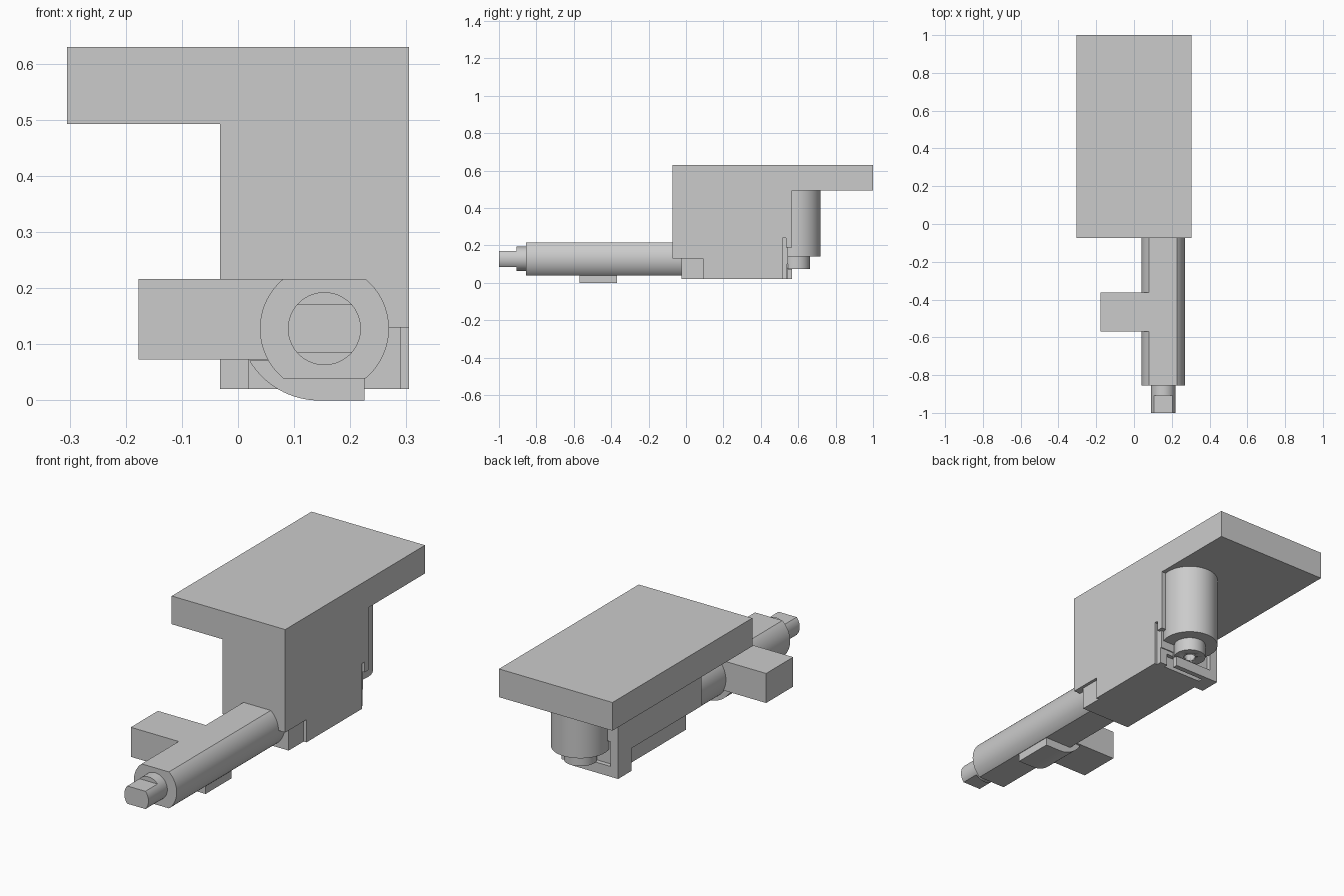
import bpy, bmesh, math

if "Cube" in bpy.data.objects:
    bpy.data.objects.remove(bpy.data.objects["Cube"])

grey = bpy.data.materials.new("plain grey")
grey.diffuse_color = (0.6, 0.6, 0.6, 1)
grey.use_nodes = True
grey.node_tree.nodes["Principled BSDF"].inputs["Base Color"].default_value = grey.diffuse_color


def finish(name, bm, smooth=False):
    bmesh.ops.remove_doubles(bm, verts=bm.verts, dist=1e-5)
    bmesh.ops.recalc_face_normals(bm, faces=bm.faces)
    me = bpy.data.meshes.new(name)
    bm.to_mesh(me)
    bm.free()
    me.materials.append(grey)
    ob = bpy.data.objects.new(name, me)
    bpy.context.collection.objects.link(ob)
    if smooth:
        select(ob)
        bpy.ops.object.shade_smooth_by_angle(angle=math.radians(30))
    return ob


def select(ob):
    bpy.ops.object.select_all(action='DESELECT')
    ob.select_set(True)
    bpy.context.view_layer.objects.active = ob


def box(name, x, y, z):
    """Box from (min, max) pairs."""
    bm = bmesh.new()
    bmesh.ops.create_cube(bm, size=1)
    for v in bm.verts:
        v.co = [r[0] + (c + 0.5) * (r[1] - r[0]) for c, r in zip(v.co, (x, y, z))]
    return finish(name, bm)


def extrude(name, profile, lo, hi, axis='Y', smooth=True):
    """Prism: (x, z) profile along y, or (x, y) profile along z."""
    bm = bmesh.new()
    put = (lambda a, b, h: (a, h, b)) if axis == 'Y' else (lambda a, b, h: (a, b, h))
    rings = [[bm.verts.new(put(a, b, h)) for a, b in profile] for h in (lo, hi)]
    n = len(profile)
    for i in range(n):
        j = (i + 1) % n
        bm.faces.new((rings[0][i], rings[0][j], rings[1][j], rings[1][i]))
    bm.faces.new(rings[0])
    bm.faces.new(rings[1][::-1])
    return finish(name, bm, smooth)


def round_profile(cx, cy, r, half=None, n=32):
    """Circle, with flats at +-half above and below the centre if given."""
    a = math.asin(half / r) if half else math.pi / 2 * (1 - 1 / n)
    pts = []
    for start in (0, math.pi):
        for i in range(n):
            t = start - a + 2 * a * i / (n - 1)
            pts.append((cx + r * math.cos(t), cy + r * math.sin(t)))
    return pts


def cut(ob, cutter):
    cutter.hide_render = True
    mod = ob.modifiers.new("cut", 'BOOLEAN')
    mod.operation, mod.object, mod.solver = 'DIFFERENCE', cutter, 'EXACT'
    select(ob)
    bpy.ops.object.modifier_apply(modifier=mod.name)
    bpy.data.objects.remove(cutter)


# top plate
box("top_plate", (-0.305, 0.305), (-0.073, 1.0), (0.493, 0.63))

# body block with its side rebates, rear pocket and slots
body = box("body_block", (-0.032, 0.305), (-0.073, 0.567), (0.02, 0.493))
for x, y, z in [
    ((-0.2, 0.4), (-0.2, -0.025), (-0.1, 0.13)),      # front undercut
    ((-0.2, 0.018), (-0.3, 0.463), (-0.1, 0.13)),     # left rebate
    ((0.29, 0.4), (-0.3, 0.09), (-0.1, 0.13)),        # right front rebate
    ((0.29, 0.4), (0.515, 0.7), (-0.1, 0.19)),        # right rear rebate
    ((0.29, 0.4), (0.515, 0.535), (-0.05, 0.24)),     # narrow side slot
    ((0.01, 0.4), (0.545, 0.7), (0.07, 0.19)),        # rear pocket
    ((0.215, 0.4), (0.54, 0.7), (-0.05, 0.1)),        # open end of the floor bar
    ((0.04, 0.25), (0.52, 0.542), (-0.06, 0.08)),     # floor slot
]:
    cut(body, box("cutter", x, y, z))

# upright cylinder under the plate, with bored boss
CX, CY = 0.154, 0.59
extrude("rear_cylinder", round_profile(CX, CY, 0.13), 0.14, 0.493, 'Z')
boss = extrude("cylinder_boss", round_profile(CX, CY, 0.073), 0.075, 0.14, 'Z')
cut(boss, extrude("cutter", round_profile(CX, CY, 0.028), 0.0, 0.12, 'Z'))

# long flatted barrel, round neck and flatted tip
CZ = 0.128
extrude("barrel", round_profile(CX, CZ, 0.115, 0.0885), -0.855, -0.02)
extrude("neck", round_profile(CX, CZ, 0.065), -0.907, -0.855)
extrude("tip", round_profile(CX, CZ, 0.065, 0.043), -1.0, -0.907)

# side arm and the curved pad below the barrel
box("side_arm", (-0.177, 0.1), (-0.57, -0.362), (0.073, 0.2165))
pad = [(0.225, 0.06), (0.225, 0.0)]
for i in range(17):
    t = math.radians(270 - 59.5 * i / 16)
    pad.append((0.145 + 0.145 * math.cos(t), 0.145 + 0.145 * math.sin(t)))
pad += [(0.1, 0.073), (0.1, 0.06)]
extrude("curved_pad", pad, -0.57, -0.37)
